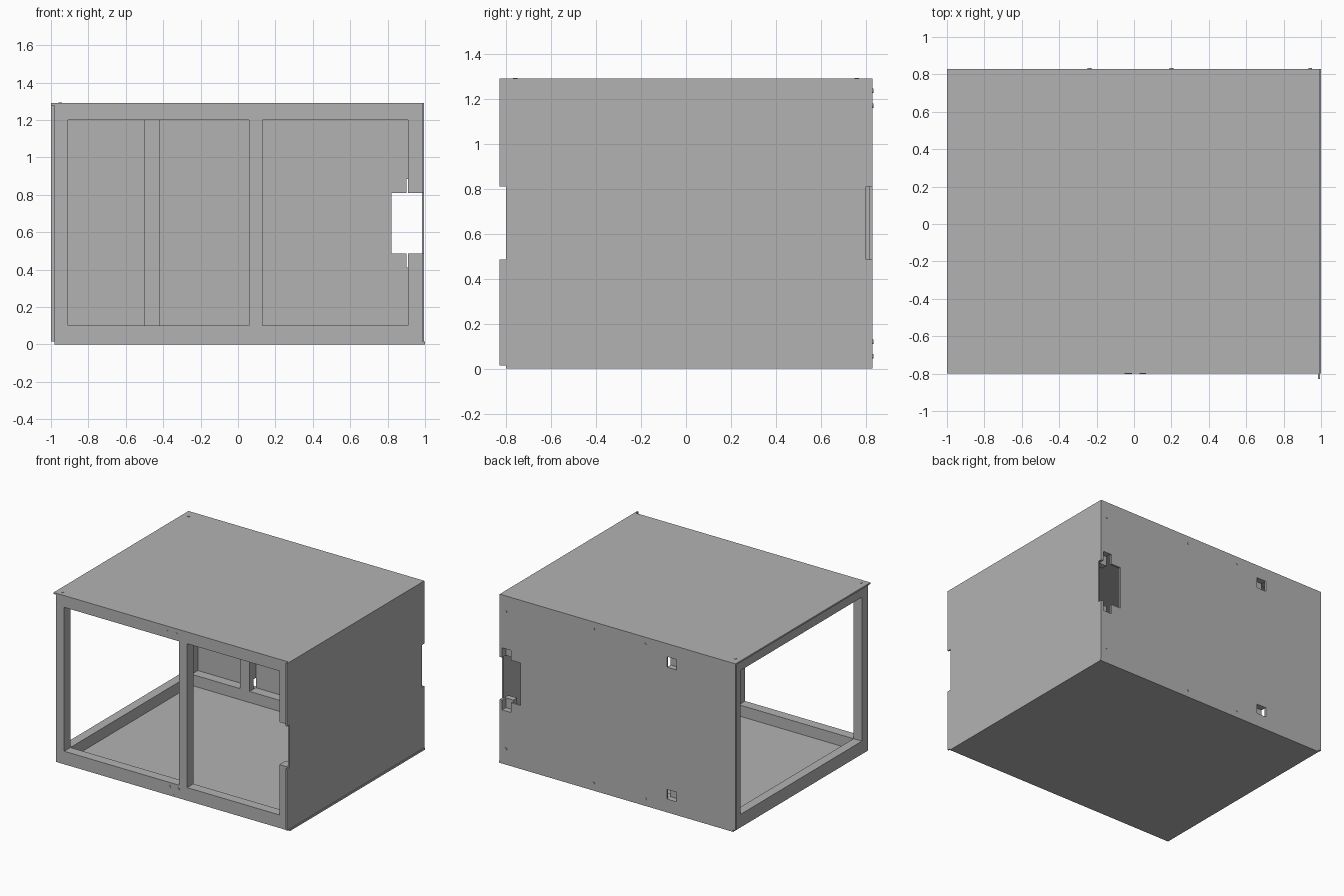
import bpy
import bmesh
from mathutils import Matrix, Vector

cube = bpy.data.objects.get("Cube")
if cube:
    bpy.data.objects.remove(cube, do_unlink=True)

grey = bpy.data.materials.new("sheet_grey")
grey.use_nodes = True
colour = (0.45, 0.45, 0.45, 1)
grey.diffuse_color = colour
grey.node_tree.nodes["Principled BSDF"].inputs["Base Color"].default_value = colour


def finish(name, bm):
    mesh = bpy.data.meshes.new(name)
    bm.to_mesh(mesh)
    bm.free()
    mesh.materials.append(grey)
    obj = bpy.data.objects.new(name, mesh)
    bpy.context.collection.objects.link(obj)
    return obj


def box(name, x, y, z):
    """Box from three (low, high) ranges."""
    bm = bmesh.new()
    bmesh.ops.create_cube(bm, size=1)
    for v in bm.verts:
        v.co = Vector([(r[0] + r[1]) / 2 + c * (r[1] - r[0])
                       for c, r in zip(v.co, (x, y, z))])
    return finish(name, bm)


def cut(target, *ranges):
    cutter = box(target.name + "_cutter", *ranges)
    cutter.hide_render = True
    cutter.hide_viewport = True
    cutter.display_type = 'WIRE'
    mod = target.modifiers.new("cut", 'BOOLEAN')
    mod.operation = 'DIFFERENCE'
    mod.solver = 'EXACT'
    mod.object = cutter


def screw(name, place, axis):
    """Small, flat screw head lying on a face."""
    bm = bmesh.new()
    turn = Vector((0, 0, 1)).rotation_difference(Vector(axis)).to_matrix().to_4x4()
    bmesh.ops.create_cone(bm, cap_ends=True, segments=12, radius1=0.01,
                          radius2=0.01, depth=0.006,
                          matrix=Matrix.Translation(place) @ turn)
    return finish(name, bm)


# Shared ranges of the frame
left, right = -0.98, 0.985
front, back = -0.8, 0.815
low, high = 0.015, 1.278
sill, lintel = 0.1, 1.2
inner_l, inner_r = -0.91, 0.91
notch = (0.485, 0.81)
front_y = (front, front + 0.075)
back_y = (back - 0.075, back)

# Sheet panels, overlapping like a pinwheel at the corners
box("bottom_panel", (left, 1.0), (front, 0.83), (0, low))
box("top_panel", (-1.0, right), (front, 0.83), (high, 1.29))
side = box("side_panel", (right, 0.995), (-0.83, 0.83), (low, 1.29))
skin = box("back_panel", (-1.0, right), (back, 0.83), (low, high))
cut(side, (0.9, 1.1), (-0.9, front), notch)
cut(side, (0.9, 1.1), (0.8, 0.9), notch)
cut(skin, (0.82, 1.1), (0.7, 0.9), notch)

# Front and back frames; the posts next to the side panel have a gap
for word, y in (("front", front_y), ("back", back_y)):
    box(word + "_open_side_post", (left, inner_l), y, (low, high))
    box(word + "_bottom_rail", (inner_l, inner_r), y, (low, sill))
    box(word + "_top_rail", (inner_l, inner_r), y, (lintel, high))
    lower = box(word + "_lower_post", (inner_r, right), y, (low, notch[0]))
    upper = box(word + "_upper_post", (inner_r, right), y, (notch[1], high))
    if word == "back":
        cut(lower, (0.9, 0.975), (0.785, 0.9), (0.41, 0.6))
        cut(upper, (0.9, 0.975), (0.785, 0.9), (0.7, 0.885))

# Rails joining the two frames
for word, x in (("open_side", (left, inner_l)), ("closed_side", (inner_r, right))):
    y = (front_y[1], back_y[0])
    box(word + "_bottom_rail", x, y, (low, sill))
    box(word + "_top_rail", x, y, (lintel, high))

# Uprights inside the frames
box("front_mullion", (0.06, 0.13), front_y, (sill, lintel))
mullion = box("back_mullion", (-0.5, -0.42), back_y, (sill, lintel))

# Latch pockets in the back panel
for z in ((0.41, 0.6), (0.7, 0.885)):
    cut(skin, (0.9, 0.975), (0.7, 0.9), z)
for z in ((0.102, 0.175), (1.11, 1.19)):
    cut(skin, (-0.5, -0.42), (0.8, 0.9), z)
    cut(mullion, (-0.6, -0.3), (0.785, 0.9), z)

# Screw heads
for x, z in ((-0.04, 1.25), (0.04, 1.25), (-0.02, 0.07), (0.055, 0.07)):
    screw("front_screw", (x, front, z), (0, -1, 0))
for x, z in ((0.943, 0.12), (0.2, 0.055), (-0.238, 0.055)):
    for height in (z, 1.29 - z):
        screw("back_screw", (x, 0.83, height), (0, 1, 0))
for y in (-0.76, 0.76):
    screw("top_screw", (-0.95, y, 1.29), (0, 0, 1))
